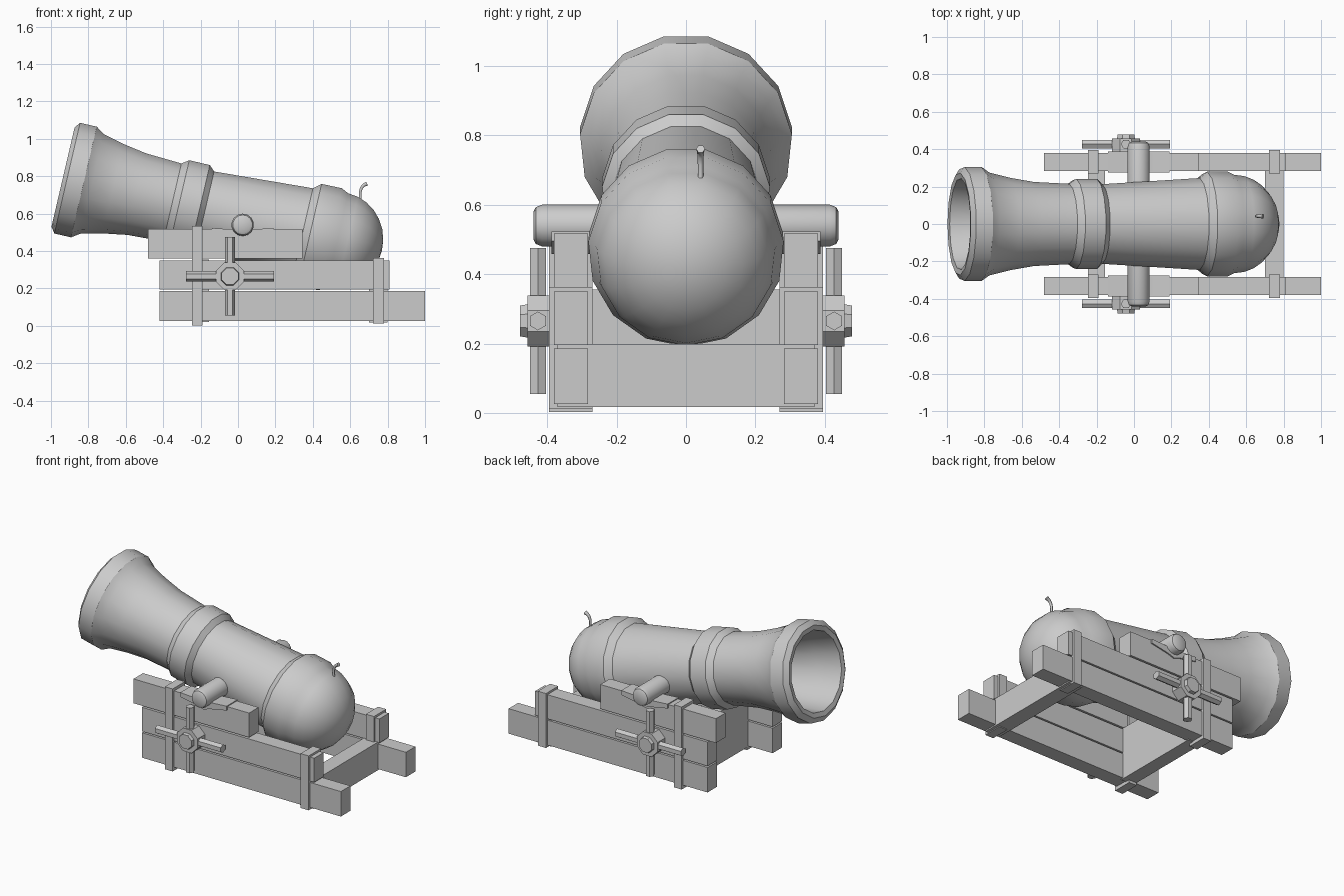
import bpy, bmesh
from math import sin, cos, pi, radians
from mathutils import Matrix, Vector

if "Cube" in bpy.data.objects:
    bpy.data.objects.remove(bpy.data.objects["Cube"])


def finish(name, bm, matrix=None, smooth=None):
    bmesh.ops.recalc_face_normals(bm, faces=bm.faces)
    if matrix is not None:
        bm.transform(matrix)
    me = bpy.data.meshes.new(name)
    bm.to_mesh(me)
    bm.free()
    ob = bpy.data.objects.new(name, me)
    bpy.context.collection.objects.link(ob)
    if smooth:
        bpy.ops.object.select_all(action='DESELECT')
        ob.select_set(True)
        bpy.context.view_layer.objects.active = ob
        bpy.ops.object.shade_smooth_by_angle(angle=radians(smooth))
    return ob


def lathe(name, profile, sides, matrix, smooth=None, start=-pi / 2):
    """Revolve (position, radius) points about local X; zero radius closes an end."""
    bm = bmesh.new()
    rings = []
    for s, r in profile:
        if r == 0:
            rings.append([bm.verts.new((s, 0, 0))] * sides)
        else:
            rings.append([bm.verts.new((s, r * cos(start + 2 * pi * i / sides),
                                        r * sin(start + 2 * pi * i / sides)))
                          for i in range(sides)])
    for a, b in zip(rings, rings[1:]):
        for i in range(sides):
            j = (i + 1) % sides
            bm.faces.new(list(dict.fromkeys((a[i], a[j], b[j], b[i]))))
    return finish(name, bm, matrix, smooth)


def box(name, x, y, z):
    bm = bmesh.new()
    bmesh.ops.create_cube(bm, size=1)
    size = Matrix.Diagonal((x[1] - x[0], y[1] - y[0], z[1] - z[0], 1))
    centre = Matrix.Translation((sum(x) / 2, sum(y) / 2, sum(z) / 2))
    return finish(name, bm, centre @ size)


def mirror_y(ob):
    ob.modifiers.new("mirror", 'MIRROR').use_axis = (False, True, False)


# Barrel: bore, flared muzzle, two rings and domed breech in one profile
profile = [(0.95, 0), (0.95, 0.17), (0.40, 0.185), (0.16, 0.225), (0.0, 0.245),
           (-0.005, 0.275), (0.018, 0.307), (0.11, 0.307), (0.155, 0.276),
           (0.27, 0.248), (0.40, 0.226), (0.595, 0.216), (0.632, 0.243),
           (0.745, 0.243), (0.775, 0.214), (1.31, 0.247), (1.35, 0.281),
           (1.46, 0.283), (1.50, 0.264)]
profile += [(1.50 + 0.245 * sin(k * pi / 14), 0.264 * cos(k * pi / 14)) for k in range(1, 7)]
profile.append((1.745, 0))
tilt = Matrix.Translation((-0.93, 0, 0.797)) @ Matrix.Rotation(radians(13.1), 4, 'Y')
lathe("barrel", profile, 15, tilt, 32)

# Trunnion pin with rounded ends
half = [(0.44, 0), (0.44, 0.04), (0.433, 0.053), (0.415, 0.06)]
pin = half + [(-s, r) for s, r in reversed(half)]
along_y = Matrix.Rotation(pi / 2, 4, 'Z')
lathe("trunnion", pin, 14, Matrix.Translation((0.025, 0, 0.54)) @ along_y, 40)

# Curled fuse
cu = bpy.data.curves.new("fuse", 'CURVE')
cu.dimensions = '3D'
cu.bevel_depth = 0.01
cu.bevel_resolution = 1
cu.use_fill_caps = True
sp = cu.splines.new('POLY')
path = [(0.655, 0.66, 0.8), (0.653, 0.715, 0.8), (0.660, 0.738, 0.9),
        (0.672, 0.752, 1.0), (0.690, 0.761, 1.3)]
sp.points.add(len(path) - 1)
for p, (x, z, r) in zip(sp.points, path):
    p.co = (x, 0.042, z, 1)
    p.radius = r
bpy.context.collection.objects.link(bpy.data.objects.new("fuse", cu))

# Carriage rails and straps, mirrored to both sides
for name, x, y, z in [
        ("lower_rail", (-0.42, 1.0), (0.283, 0.38), (0.025, 0.186)),
        ("middle_rail", (-0.42, 0.81), (0.283, 0.38), (0.195, 0.35)),
        ("upper_rail", (-0.48, 0.345), (0.283, 0.38), (0.36, 0.517)),
        ("front_strap", (-0.246, -0.19), (0.27, 0.395), (0.003, 0.535)),
        ("rear_strap", (0.723, 0.781), (0.27, 0.395), (0.012, 0.363))]:
    mirror_y(box(name, x, y, z))

# Cross beams
box("front_cross_beam", (-0.245, -0.155), (-0.3, 0.3), (0.02, 0.355))
box("rear_cross_beam", (0.70, 0.80), (-0.37, 0.37), (0.017, 0.198))

# Saddle plates dipping under the trunnion
bm = bmesh.new()
cx, cz = 0.025, 0.54
arcs = [radians(a) for a in (205, 235, 270, 305, 335)]
top = [(-0.14, 0.523)] + [(cx + 0.058 * cos(a), cz + 0.058 * sin(a)) for a in arcs] + [(0.19, 0.523)]
low = [(0.19, 0.495)] + [(cx + 0.082 * cos(a), cz + 0.082 * sin(a))
                         for a in reversed(arcs[1:-1])] + [(-0.14, 0.495)]
face = bm.faces.new([bm.verts.new((x, 0.275, z)) for x, z in top + low])
ext = bmesh.ops.extrude_face_region(bm, geom=[face])
bmesh.ops.translate(bm, vec=Vector((0, 0.113, 0)),
                    verts=[v for v in ext['geom'] if isinstance(v, bmesh.types.BMVert)])
mirror_y(finish("trunnion_saddle", bm))

# Four-handled cranks: stepped hub and crossed hexagonal bars
hub_at = Matrix.Translation((-0.043, 0, 0.265))
hub = [(0.375, 0), (0.375, 0.08), (0.457, 0.08), (0.457, 0.052), (0.478, 0.048), (0.478, 0)]
mirror_y(lathe("crank_hub", hub, 8, hub_at @ along_y, start=pi / 8))
bar_at = hub_at @ Matrix.Translation((0, 0.427, 0))
bar = [(-0.235, 0), (-0.235, 0.027), (0.235, 0.027), (0.235, 0)]
mirror_y(lathe("crank_bar_level", bar, 6, bar_at))
bar = [(-0.21, 0), (-0.21, 0.027), (0.21, 0.027), (0.21, 0)]
mirror_y(lathe("crank_bar_upright", bar, 6, bar_at @ Matrix.Rotation(pi / 2, 4, 'Y')))
